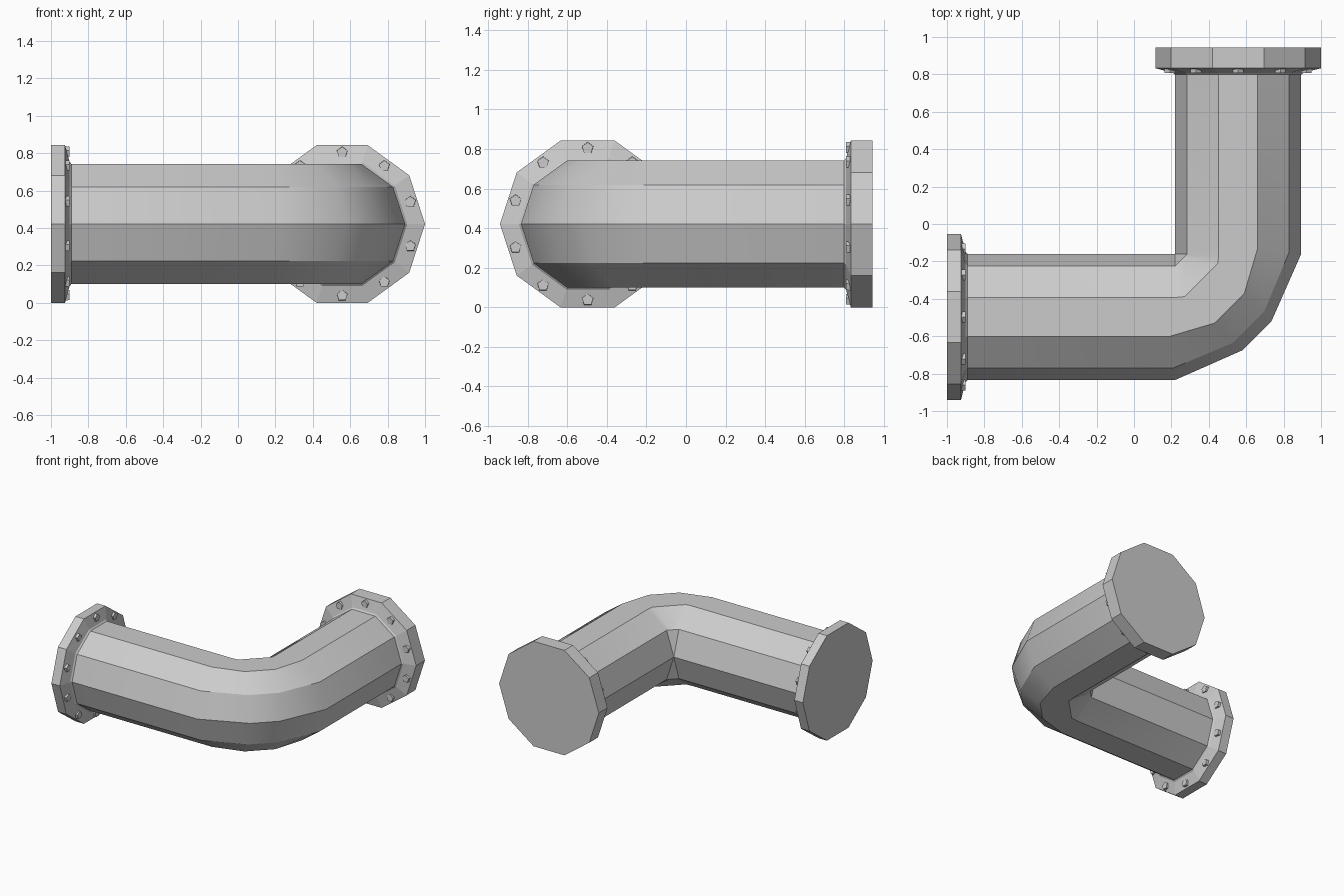
import bpy, bmesh, math
from mathutils import Vector, Matrix

if "Cube" in bpy.data.objects:
    bpy.data.objects.remove(bpy.data.objects["Cube"])

R = 0.337                      # pipe radius
CZ = 0.421                     # axis height
PX, PY = 0.22, -0.16           # inside corner of the bend
SIDES = 10


def world(u, v, z, swap=False):
    """u runs along the left leg, v across it; swap gives the other leg."""
    if swap:
        u, v = v, u
    return Vector((PX + u, PY - v, CZ + z))


def loft(name, rings, caps=True):
    bm = bmesh.new()
    rows = [[bm.verts.new(p) for p in ring] for ring in rings]
    for a, b in zip(rows, rows[1:]):
        n = len(a)
        for i in range(n):
            bm.faces.new((a[i], a[(i + 1) % n], b[(i + 1) % n], b[i]))
    if caps:
        bm.faces.new(rows[0])
        bm.faces.new(rows[-1])
    bmesh.ops.remove_doubles(bm, verts=bm.verts, dist=0.0005)
    bmesh.ops.recalc_face_normals(bm, faces=bm.faces)
    me = bpy.data.meshes.new(name)
    bm.to_mesh(me)
    bm.free()
    ob = bpy.data.objects.new(name, me)
    bpy.context.collection.objects.link(ob)
    return ob


def circle(u, r, swap):
    return [world(u, R + r * math.cos(2 * math.pi * i / SIDES),
                  r * math.sin(2 * math.pi * i / SIDES), swap)
            for i in range(SIDES)]


# pipe with a chamfered elbow: (start offset, a, b) per edge track, outer to inner
tracks = [(0, .36, .515), (-.01, .31, .475), (-.03, .21, .37),
          (0, .052, .228), (0, .02, .045), (0, 0, 0)]
elbow = [[], [], [], []]
for i in range(SIDES):
    s, a, b = tracks[min(i, SIDES - i)]
    ang = 2 * math.pi * i / SIDES
    d, z = R + R * math.cos(ang), R * math.sin(ang)
    for ring, (u, v) in zip(elbow, ((s, d), (a, b), (b, a), (d, s))):
        ring.append(world(u, v, z))
pipe = loft("pipe", [circle(-1.16, R, False)] + elbow + [circle(-1.04, R, True)])
bpy.context.view_layer.objects.active = pipe
pipe.select_set(True)
bpy.ops.object.shade_smooth_by_angle(angle=math.radians(32))


# flanges with a shallow cone towards the pipe, and a ring of bolts
def flange(side, end, thick, swap):
    profile = [(0, .443), (thick, .443), (thick + .025, .348),
               (thick + .035, R), (thick + .01, R - .03)]
    loft(side + "_flange", [circle(end + t, r, swap) for t, r in profile])
    bm = bmesh.new()
    axis = world(1, 0, 0, swap) - world(0, 0, 0, swap)
    rot = axis.to_track_quat('Z', 'Y').to_matrix().to_4x4()
    for k in range(SIDES):
        ang = 2 * math.pi * (k + .5) / SIDES
        pos = world(end + thick + .005, R + .383 * math.cos(ang),
                    .383 * math.sin(ang), swap)
        bmesh.ops.create_cone(bm, cap_ends=True, segments=5, radius1=.032,
                              radius2=.03, depth=.04,
                              matrix=Matrix.Translation(pos) @ rot)
    me = bpy.data.meshes.new(side + "_bolts")
    bm.to_mesh(me)
    bm.free()
    bpy.context.collection.objects.link(bpy.data.objects.new(side + "_bolts", me))


flange("left", -1.22, .075, False)
flange("back", -1.103, .11, True)
